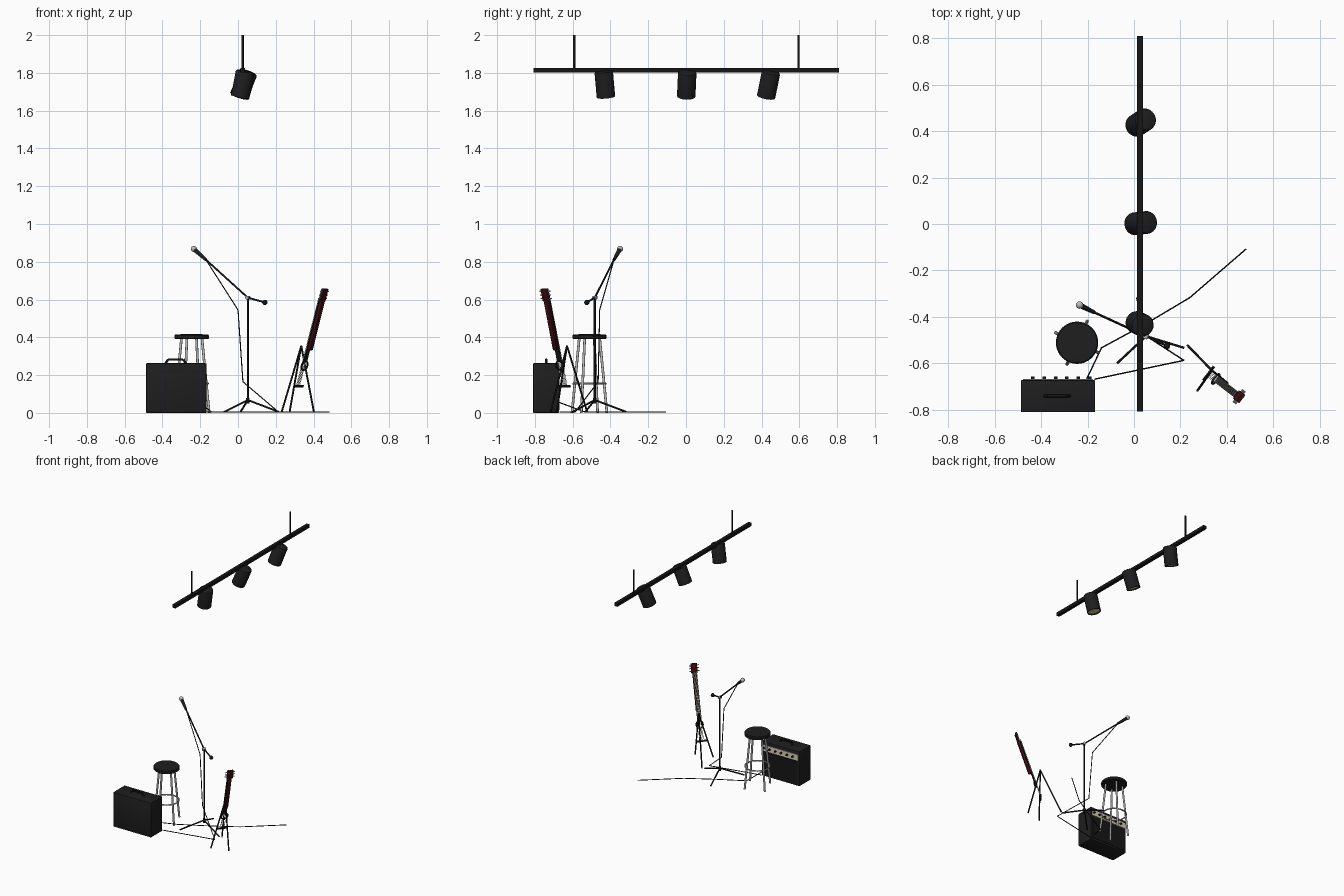
import bpy, bmesh, math
from mathutils import Vector, Matrix

if "Cube" in bpy.data.objects:
    bpy.data.objects.remove(bpy.data.objects["Cube"])

def mat(name, r, g, b):
    m = bpy.data.materials.new(name)
    m.diffuse_color = (r, g, b, 1)
    m.use_nodes = True
    m.node_tree.nodes["Principled BSDF"].inputs["Base Color"].default_value = m.diffuse_color
    return m

BLACK = mat("black", 0.008, 0.008, 0.008)
CHAR = mat("charcoal", 0.013, 0.013, 0.013)
SILVER = mat("silver", 0.5, 0.5, 0.5)
RED = mat("dark red wood", 0.045, 0.004, 0.006)
CREAM = mat("cream", 0.68, 0.62, 0.48)
LENS = mat("warm lens", 0.6, 0.5, 0.3)

def finish(name, bm, *mats, smooth=True):
    bmesh.ops.recalc_face_normals(bm, faces=bm.faces)
    me = bpy.data.meshes.new(name)
    bm.to_mesh(me)
    bm.free()
    for m in mats:
        me.materials.append(m)
    ob = bpy.data.objects.new(name, me)
    bpy.context.collection.objects.link(ob)
    if smooth:
        bpy.ops.object.select_all(action='DESELECT')
        ob.select_set(True)
        bpy.context.view_layer.objects.active = ob
        bpy.ops.object.shade_smooth_by_angle(angle=math.radians(35))
    return ob

def aim(a, b):
    """Matrix at a with its z axis pointing towards b."""
    d = Vector(b) - Vector(a)
    return Matrix.Translation(a) @ d.to_track_quat('Z', 'Y').to_matrix().to_4x4()

def add_rod(bm, a, b, r, n=12):
    h = (Vector(b) - Vector(a)).length
    bmesh.ops.create_cone(bm, cap_ends=True, segments=n, radius1=r, radius2=r, depth=h,
                          matrix=aim(a, b) @ Matrix.Translation((0, 0, h / 2)))

def rods(name, pairs, r, m, n=12):
    bm = bmesh.new()
    for a, b in pairs:
        add_rod(bm, a, b, r, n)
    return finish(name, bm, m)

def cable(name, pts, r=0.003):
    return rods(name, list(zip(pts, pts[1:])), r, BLACK, 8)

def box(name, lo, hi, m, frame=Matrix(), bevel=0):
    bm = bmesh.new()
    lo, hi = Vector(lo), Vector(hi)
    bmesh.ops.create_cube(bm, size=1, matrix=frame @ Matrix.Translation((lo + hi) / 2)
                          @ Matrix.Diagonal((*(hi - lo), 1)))
    if bevel:
        bmesh.ops.bevel(bm, geom=bm.edges[:], offset=bevel, segments=2, affect='EDGES', profile=0.5)
    return finish(name, bm, m, smooth=bool(bevel))

def lathe(name, profile, frame, *mats, n=32, closed=False):
    bm = bmesh.new()
    vs = [bm.verts.new((r, 0, z)) for r, z in profile]
    es = [bm.edges.new(p) for p in zip(vs, vs[1:])]
    if closed:
        es.append(bm.edges.new((vs[-1], vs[0])))
    bmesh.ops.spin(bm, geom=vs + es, cent=(0, 0, 0), axis=(0, 0, 1), angle=2 * math.pi, steps=n)
    bmesh.ops.remove_doubles(bm, verts=bm.verts, dist=1e-5)
    if len(mats) > 1:  # last profile point is the centre of the second colour's disc
        for f in bm.faces:
            if all(abs(v.co.z - profile[-1][1]) < 1e-4 for v in f.verts):
                f.material_index = 1
    bm.transform(frame)
    return finish(name, bm, *mats)

def ring(R, r, n=10):
    return [(R + r * math.cos(2 * math.pi * i / n), r * math.sin(2 * math.pi * i / n)) for i in range(n)]

# Light rail with hangers
box("light_rail", (0.012, -0.808, 1.803), (0.038, 0.81, 1.827), BLACK)
rods("rail_hangers", [((0.025, y, 1.82), (0.025, y, 2.0)) for y in (-0.592, 0.595)], 0.006, BLACK)

# Spotlights: rounded cans with recessed lens
can = [(0, 0), (0.040, 0), (0.046, 0.003), (0.049, 0.009), (0.049, 0.14),
       (0.044, 0.14), (0.043, 0.133), (0, 0.133)]
for i, (top, bot) in enumerate([((0.038, -0.436, 1.81), (0.012, -0.424, 1.674)),
                                ((0.057, 0.007, 1.806), (0.003, 0.001, 1.674)),
                                ((0.050, 0.451, 1.806), (0.010, 0.424, 1.674))]):
    lathe(f"spotlight_{i + 1}", can, aim(top, bot), CHAR, LENS)
    rods(f"spotlight_stem_{i + 1}", [((0.025, top[1], 1.815), (0.03, top[1], 1.78))], 0.01, BLACK)

# Amplifier facing the back
box("amp_cabinet", (-0.487, -0.81, 0.0), (-0.167, -0.672, 0.263), CHAR, bevel=0.005)
box("amp_grille", (-0.472, -0.674, 0.015), (-0.182, -0.669, 0.185), BLACK)
box("amp_panel", (-0.477, -0.674, 0.195), (-0.177, -0.667, 0.24), CREAM)
rods("amp_knobs", [((x, -0.668, 0.218), (x, -0.656, 0.218))
                   for x in [-0.435 + 0.0488 * i for i in range(6)]], 0.0075, BLACK)
hp = [(-0.385, -0.74, 0.26), (-0.37, -0.74, 0.283), (-0.29, -0.74, 0.283), (-0.275, -0.74, 0.26)]
rods("amp_handle", list(zip(hp, hp[1:])), 0.006, BLACK)

# Stool
C = Vector((-0.245, -0.511, 0))
lathe("stool_seat", [(0, 0.39), (0.086, 0.39), (0.091, 0.395), (0.091, 0.41), (0.086, 0.416), (0, 0.417)],
      Matrix.Translation(C), CHAR, n=40)
legs = []
for k in range(4):
    a = math.radians(65 + 90 * k)
    d = Vector((math.cos(a), math.sin(a), 0))
    legs.append((C + d * 0.102, C + d * 0.06 + Vector((0, 0, 0.392))))
rods("stool_legs", legs, 0.007, SILVER)
lathe("stool_foot_ring", ring(0.086, 0.005), Matrix.Translation(C + Vector((0, 0, 0.155))),
      SILVER, closed=True, n=40)

# Microphone stand
B = Vector((0.052, -0.483, 0))
clutch = B + Vector((0, 0, 0.61))
rods("mic_pole", [(B + Vector((0, 0, 0.05)), clutch)], 0.0055, BLACK)
rods("mic_tripod", [(B + Vector((0, 0, 0.068)),
                     B + Vector((0.17 * math.cos(a), 0.17 * math.sin(a), 0.006)))
                    for a in map(math.radians, (-17, 103, 223))], 0.005, BLACK)
rods("mic_hub", [(B + Vector((0, 0, 0.05)), B + Vector((0, 0, 0.08)))], 0.009, BLACK)
weight, neck, head = Vector((0.142, -0.525, 0.585)), Vector((-0.17, -0.381, 0.811)), Vector((-0.234, -0.349, 0.868))
rods("mic_boom", [(weight, clutch), (clutch, neck)], 0.005, BLACK)
rods("mic_clutch", [(clutch + Vector((-0.006, -0.01, 0)), clutch + Vector((0.006, 0.01, 0)))], 0.01, SILVER)

def ball(name, c, r, m):
    bm = bmesh.new()
    bmesh.ops.create_uvsphere(bm, u_segments=20, v_segments=12, radius=r, matrix=Matrix.Translation(c))
    finish(name, bm, m)

ball("boom_counterweight", weight, 0.014, BLACK)
lathe("microphone_handle", [(0, 0), (0.008, 0), (0.012, 0.08), (0, 0.085)], aim(neck, head), CHAR, n=20)
ball("microphone_head", head, 0.016, SILVER)

# Cables
cable("mic_cable", [neck, (0.0, -0.457, 0.545), (0.026, -0.465, 0.165),
                    (0.215, -0.587, 0.004), (-0.17, -0.668, 0.004)])
cable("floor_cable", [(-0.205, -0.67, 0.055), (-0.14, -0.533, 0.004), (0.05, -0.43, 0.004),
                      (0.24, -0.317, 0.004), (0.483, -0.107, 0.004)])

# Guitar frame: x across, y along the neck, z out of the face
lean = Vector((0.796, -0.605, 0))
up = (lean * 0.3 + Vector((0, 0, 0.953))).normalized()
out = (lean * -0.953 + Vector((0, 0, 0.3))).normalized()
side = up.cross(out)
G = Matrix.Translation((0.352, -0.667, 0.25)) @ Matrix((side, up, out)).transposed().to_4x4()
box("guitar_neck", (-0.014, 0.09, -0.02), (0.014, 0.365, 0), RED, G, 0.005)
box("guitar_headstock", (-0.022, 0.36, -0.016), (0.022, 0.43, 0.0), RED, G, 0.003)
box("guitar_fretboard", (-0.015, 0.025, 0), (0.015, 0.36, 0.005), BLACK, G)
for i in range(16):
    y = 0.36 - 0.55 * (1 - 2 ** (-i / 12))
    box(f"fret_{i}", (-0.015, y - 0.0015, 0.004), (0.015, y + 0.0015, 0.007), SILVER, G)
rods("guitar_strings", [(G @ Vector((v * 0.006, -0.115, 0.009)), G @ Vector((v * 0.0048, 0.37, 0.009)))
                        for v in (-2.5, -1.5, -0.5, 0.5, 1.5, 2.5)], 0.0013, CREAM, 6)
lathe("guitar_sound_hole_ring", ring(0.025, 0.005, 8), G, BLACK, closed=True)
box("guitar_bridge", (-0.038, -0.121, 0), (0.038, -0.109, 0.009), BLACK, G)
rods("guitar_tuners", [(G @ Vector((s * 0.018, y, -0.008)), G @ Vector((s * 0.035, y, -0.008)))
                       for s in (-1, 1) for y in (0.375, 0.395, 0.415)], 0.0035, SILVER, 8)

# Guitar stand
apex = (0.335, -0.63, 0.355)
rods("guitar_stand_legs", [(apex, f) for f in ((0.231, -0.523, 0.004), (0.273, -0.717, 0.004),
                                               (0.402, -0.685, 0.004))], 0.005, BLACK)
